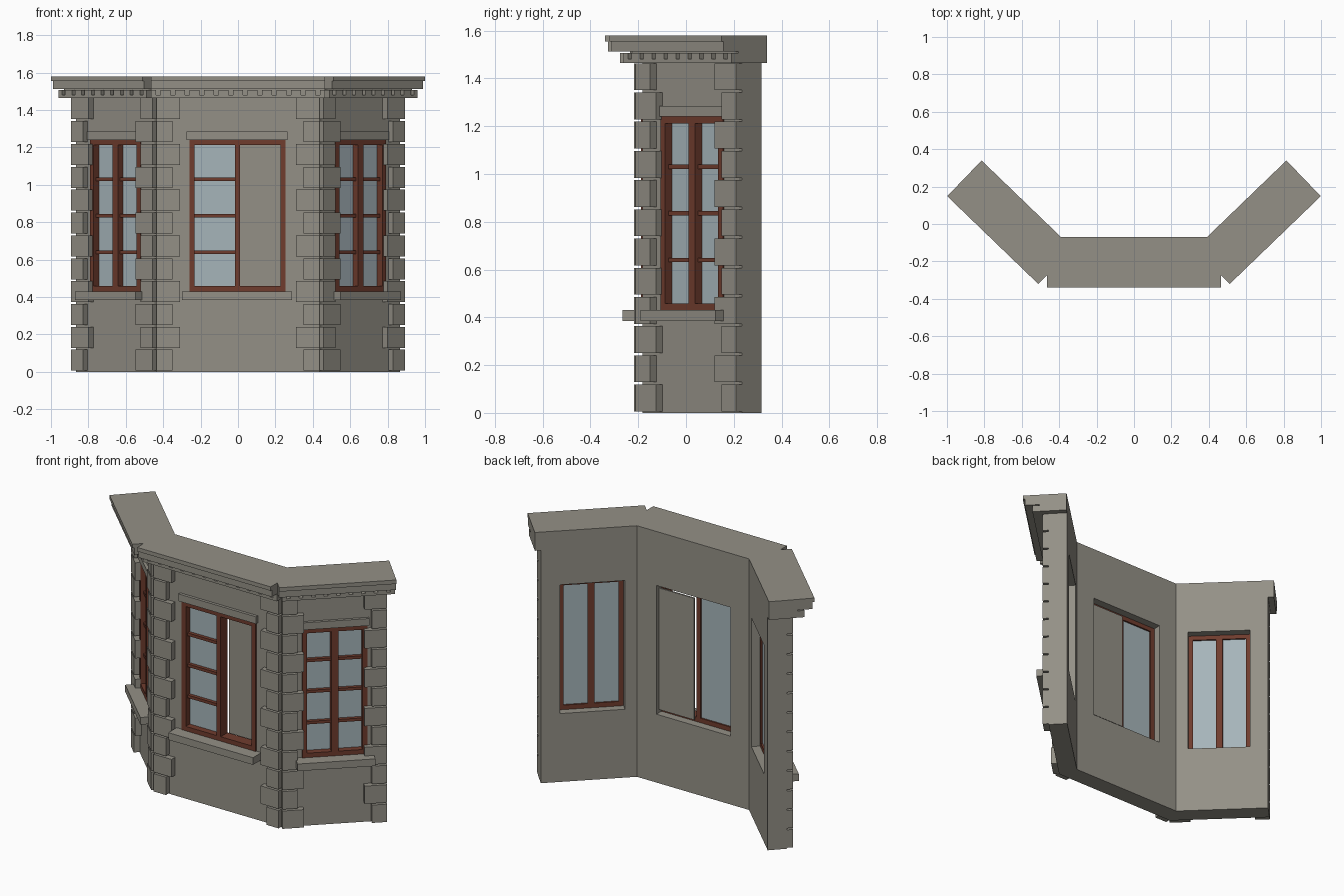
import bpy
import bmesh
from mathutils import Vector

cube = bpy.data.objects.get("Cube")
if cube:
    bpy.data.objects.remove(cube, do_unlink=True)


def material(name, rgb):
    m = bpy.data.materials.new(name)
    m.use_nodes = True
    m.diffuse_color = (*rgb, 1)
    bsdf = next(n for n in m.node_tree.nodes if n.type == 'BSDF_PRINCIPLED')
    bsdf.inputs["Base Color"].default_value = (*rgb, 1)
    bsdf.inputs["Roughness"].default_value = 0.8
    return m


stone = material("grey stone", (0.295, 0.28, 0.24))
wood = material("red brown wood", (0.16, 0.045, 0.027))
glass = material("pale blue glass", (0.38, 0.46, 0.49))

# Each wall frame: origin on the inner face, direction along it, outward normal
BACK, DX, DY = -0.07, 0.72, 0.694
CORNER = 0.39
WALLS = {
    "centre": (Vector((0, BACK, 0)), Vector((1, 0, 0)), Vector((0, -1, 0))),
    "left": (Vector((CORNER, BACK, 0)), Vector((DX, DY, 0)), Vector((DY, -DX, 0))),
    "right": (Vector((-CORNER, BACK, 0)), Vector((-DX, DY, 0)), Vector((-DY, -DX, 0))),
}
THICK = 0.112
WING_END = 0.555
Z_WALL = 1.467


def finish(name, bm, mat):
    bmesh.ops.recalc_face_normals(bm, faces=bm.faces)
    mesh = bpy.data.meshes.new(name)
    bm.to_mesh(mesh)
    bm.free()
    mesh.materials.append(mat)
    obj = bpy.data.objects.new(name, mesh)
    bpy.context.scene.collection.objects.link(obj)
    return obj


def boxes(name, wall, specs, mat):
    """One object of boxes given as along, outward and height ranges."""
    origin, along, out = WALLS[wall]
    bm = bmesh.new()
    for (s0, s1), (t0, t1), (z0, z1) in specs:
        cube_verts = bmesh.ops.create_cube(bm, size=1)["verts"]
        for v in cube_verts:
            s = s0 if v.co.x < 0 else s1
            t = t0 if v.co.y < 0 else t1
            z = z0 if v.co.z < 0 else z1
            v.co = origin + along * s + out * t + Vector((0, 0, z))
    return finish(name, bm, mat)


# Bay wall in three mitred lengths, each built as a ring around its opening
SILL, HEAD = 0.43, 1.24
WINDOW = {"centre": (-0.26, 0.255), "left": (0.07, 0.445), "right": (0.07, 0.445)}
MITRE = THICK * (1 - DX) / DY
ENDS = {
    "centre": ((-CORNER, CORNER), (-CORNER - MITRE, CORNER + MITRE)),
    "left": ((0, WING_END), (-MITRE, WING_END)),
    "right": ((0, WING_END), (-MITRE, WING_END)),
}


def wall_with_opening(wall):
    origin, along, out = WALLS[wall]
    a, b = WINDOW[wall]
    bm = bmesh.new()
    rings = []
    for (s0, s1), t in zip(ENDS[wall], (0, THICK)):
        for x0, x1, z0, z1 in ((s0, s1, 0, Z_WALL), (a, b, SILL, HEAD)):
            rings.append([bm.verts.new(origin + along * s + out * t + Vector((0, 0, z)))
                          for s, z in ((x0, z0), (x1, z0), (x1, z1), (x0, z1))])
    inner, inner_hole, outer, outer_hole = rings
    # Faces around the opening, its reveal, and the top and bottom edges
    for p, q in ((inner, inner_hole), (outer, outer_hole),
                 (inner_hole, outer_hole), (inner, outer)):
        for i in range(4):
            j = (i + 1) % 4
            bm.faces.new((p[i], p[j], q[j], q[i]))
    finish(wall + "_wall", bm, stone)


# Windows: frame, mullion, glazing bars, panes, lintel and sill
def window(wall):
    a, b = WINDOW[wall]
    centre = wall == "centre"
    mid, half, bar = (a + b) / 2, 0.014 if centre else 0.02, 0.028
    depth = (0.05, 0.118)
    boxes(wall + "_window_frame", wall, [
        ((a, a + bar), depth, (SILL, HEAD)),
        ((b - bar, b), depth, (SILL, HEAD)),
        ((mid - half, mid + half), depth, (SILL, HEAD)),
        ((a, b), depth, (SILL, SILL + bar)),
        ((a, b), depth, (HEAD - bar, HEAD)),
    ], wood)
    panes = [(a + bar, mid - half)]
    if not centre:
        panes.append((mid + half, b - bar))
    pitch = (HEAD - SILL - bar) / 4
    bars = [SILL + bar / 2 + pitch * i for i in (1, 2, 3)]
    boxes(wall + "_window_glass", wall,
          [(p, (0.06, 0.078), (SILL + bar, HEAD - bar)) for p in panes], glass)
    boxes(wall + "_glazing_bars", wall,
          [(p, (0.075, 0.1), (z - 0.009, z + 0.009)) for p in panes for z in bars], wood)
    boxes(wall + "_lintel", wall,
          [((a - 0.015, b + 0.01), (0.08, 0.13), (HEAD, HEAD + 0.045))], stone)
    boxes(wall + "_sill", wall,
          [((a - 0.04, b + 0.035), (0.05, 0.195), (SILL - 0.045, SILL))], stone)


for wall in WALLS:
    wall_with_opening(wall)
    window(wall)

# Stone panel standing behind the open half of the centre window
boxes("inner_panel", "centre",
      [((0.01, 0.255), (0.025, 0.035), (SILL + 0.02, HEAD - 0.025))], stone)

# Corner stones: alternating long and short courses
COURSES = 12
PITCH = Z_WALL / COURSES


def corner_stones(name, wall, edge, direction, long_len, short_len, long_on):
    specs = []
    for i in range(COURSES):
        end = edge + direction * (long_len if i % 2 == long_on else short_len)
        specs.append(((min(edge, end), max(edge, end)), (0.09, 0.148),
                      (i * PITCH + 0.006, (i + 1) * PITCH - 0.004)))
    boxes(name, wall, specs, stone)


corner_stones("centre_stones_left", "centre", 0.435, -1, 0.125, 0.085, 1)
corner_stones("centre_stones_right", "centre", -0.435, 1, 0.125, 0.085, 1)
for wall in ("left", "right"):
    corner_stones(wall + "_inner_stones", wall, -0.05, 1, 0.125, 0.088, 0)
    corner_stones(wall + "_end_stones", wall, WING_END, -1, 0.13, 0.088, 1)


# Cornice: two stepped slabs over a band with a row of square notches
def cornice(wall, s0, s1, band_start, notches, reach):
    boxes(wall + "_cornice", wall, [
        ((s0, s1), (0, reach), (1.555, 1.58)),
        ((s0, s1), (0, reach - 0.012), (1.512, 1.555)),
        ((band_start, s1), (0, 0.165), (1.48, 1.512)),
        ((band_start, s1), (0, 0.207), (1.465, 1.48)),
    ], stone)
    pitch, gap = (s1 - band_start) / notches, 0.022
    cuts = [band_start + pitch * (i + 0.5) for i in range(notches)]
    starts = [band_start] + [c + gap / 2 for c in cuts]
    stops = [c - gap / 2 for c in cuts] + [s1]
    boxes(wall + "_dentils", wall,
          [(span, (0.16, 0.207), (1.48, 1.507)) for span in zip(starts, stops)], stone)


cornice("centre", -0.465, 0.465, -0.465, 12, 0.269)
for wall in ("left", "right"):
    cornice(wall, -0.087, 0.59, -0.06, 9, 0.265)
